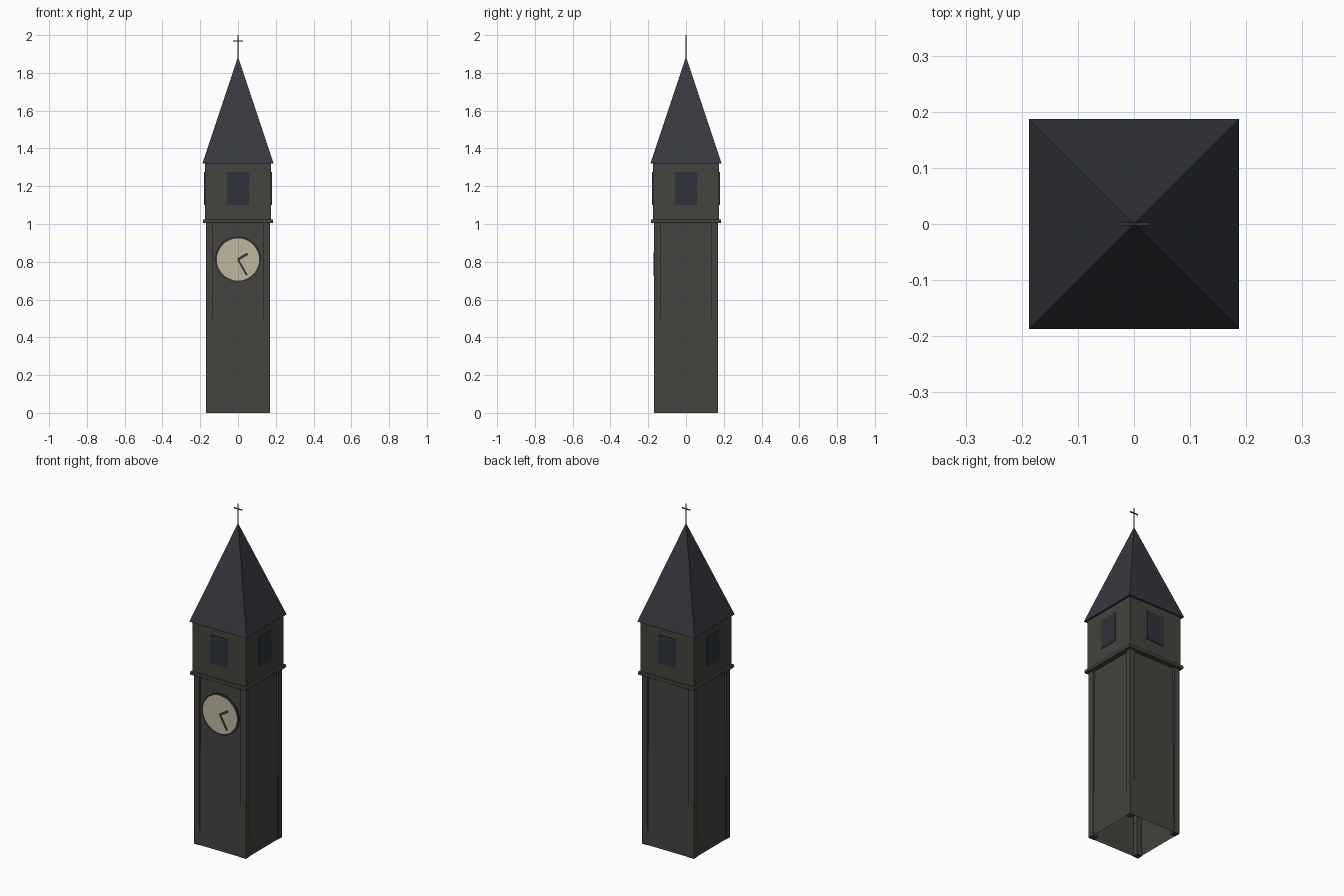
import bpy, bmesh, math
from mathutils import Matrix, Vector

if "Cube" in bpy.data.objects:
    bpy.data.objects.remove(bpy.data.objects["Cube"])


def material(name, rgb):
    m = bpy.data.materials.new(name)
    m.diffuse_color = (*rgb, 1)
    m.use_nodes = True
    m.node_tree.nodes["Principled BSDF"].inputs["Base Color"].default_value = m.diffuse_color
    return m


STONE = material("stone", (0.06, 0.056, 0.05))
SLATE = material("slate", (0.038, 0.041, 0.05))
LOUVRE = material("louvre", (0.028, 0.034, 0.042))
CREAM = material("cream", (0.52, 0.47, 0.34))
IRON = material("iron", (0.035, 0.035, 0.04))


def finish(bm, name, mat):
    bmesh.ops.recalc_face_normals(bm, faces=bm.faces)
    me = bpy.data.meshes.new(name)
    bm.to_mesh(me)
    bm.free()
    ob = bpy.data.objects.new(name, me)
    bpy.context.collection.objects.link(ob)
    me.materials.append(mat)
    return ob


def box(name, size, loc, mat, rot=Matrix(), bevel=0):
    bm = bmesh.new()
    bmesh.ops.create_cube(bm, size=1, matrix=rot @ Matrix.Translation(loc) @ Matrix.Diagonal((*size, 1)))
    ob = finish(bm, name, mat)
    if bevel:
        mod = ob.modifiers.new("bevel", 'BEVEL')
        mod.width, mod.segments = bevel, 2
    return ob


def square_loft(name, rings, mat, cap_bottom=True, cap_top=True):
    """Stack of square sections given as (half width, z)."""
    bm = bmesh.new()
    loops = [[bm.verts.new((sx * h, sy * h, z)) for sx, sy in ((-1, -1), (1, -1), (1, 1), (-1, 1))]
             for h, z in rings]
    for a, b in zip(loops, loops[1:]):
        for i in range(4):
            j = (i + 1) % 4
            bm.faces.new((a[i], a[j], b[j], b[i]))
    if cap_bottom:
        bm.faces.new(loops[0])
    if cap_top:
        bm.faces.new(loops[-1])
    bmesh.ops.remove_doubles(bm, verts=bm.verts, dist=1e-5)
    return finish(bm, name, mat)


def disc(name, r, y_front, y_back, z, mat):
    bm = bmesh.new()
    mtx = Matrix.Translation((0, (y_front + y_back) / 2, z)) @ Matrix.Rotation(math.pi / 2, 4, 'X')
    bmesh.ops.create_cone(bm, cap_ends=True, segments=48, radius1=r, radius2=r,
                          depth=y_back - y_front, matrix=mtx)
    return finish(bm, name, mat)


# Slightly tapered shaft, open underneath, with corner pilasters
square_loft("shaft", [(0.167, 0), (0.157, 1.005)], STONE, False, False)
for i, (sx, sy) in enumerate(((-1, -1), (1, -1), (1, 1), (-1, 1))):
    box(f"corner_pilaster_{i}", (0.035, 0.035, 1.005), (sx * 0.1525, sy * 0.1525, 0.5025), STONE)

# Cornice and belfry
box("cornice", (0.372, 0.372, 0.02), (0, 0, 1.015), STONE, bevel=0.004)
square_loft("belfry", [(0.175, 1.02), (0.175, 1.322)], STONE)
for i in range(4):
    box(f"belfry_louvre_{i}", (0.116, 0.02, 0.173), (0, -0.169, 1.188), LOUVRE,
        Matrix.Rotation(i * math.pi / 2, 4, 'Z'))

# Spire with a thin eave
square_loft("spire", [(0.187, 1.32), (0.187, 1.324), (0.0015, 1.88)], SLATE)

# Cross finial
box("finial_rod", (0.005, 0.005, 0.13), (0, 0, 1.935), IRON)
box("finial_crossbar", (0.053, 0.005, 0.005), (0, 0, 1.969), IRON)

# Clock on the front
CZ = 0.812
disc("clock_rim", 0.121, -0.167, -0.155, CZ, IRON)
disc("clock_face", 0.112, -0.169, -0.16, CZ, CREAM)
for name, dx, dz, w in (("hour_hand", 0.051, 0.031, 0.013), ("minute_hand", 0.047, -0.083, 0.010)):
    length = math.hypot(dx, dz)
    rot = Matrix.Translation((0, -0.170, CZ)) @ Matrix.Rotation(math.atan2(dx, dz), 4, 'Y')
    box(name, (w, 0.004, length), (0, 0, length / 2), IRON, rot)

# Smooth only the round clock parts, keeping their edges sharp
for n in ("clock_rim", "clock_face"):
    ob = bpy.data.objects[n]
    bpy.ops.object.select_all(action='DESELECT')
    ob.select_set(True)
    bpy.context.view_layer.objects.active = ob
    bpy.ops.object.shade_smooth_by_angle()
